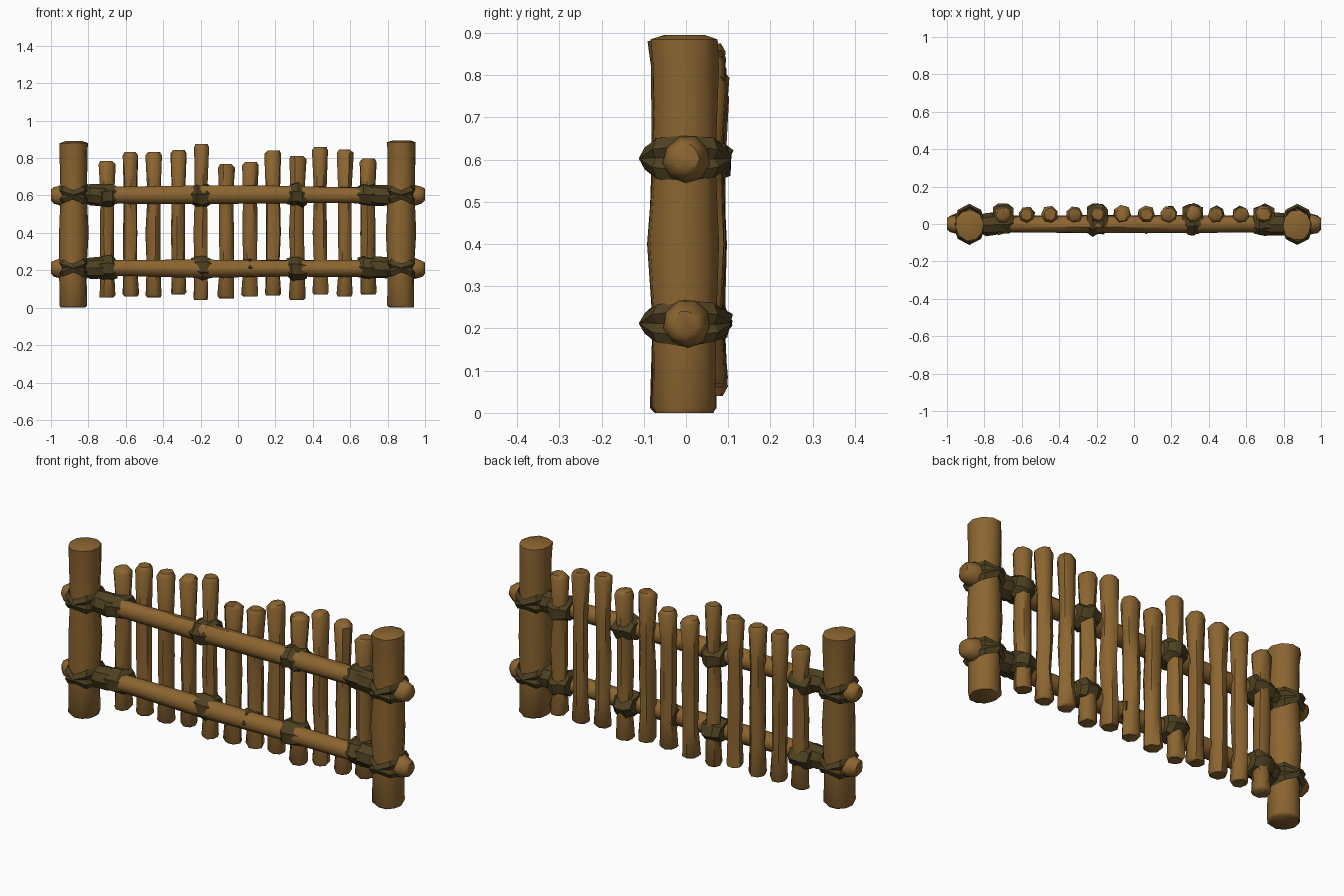
import bpy, bmesh, math, random
from mathutils import Matrix, Vector

random.seed(4)
cube = bpy.data.objects.get("Cube")
if cube:
    bpy.data.objects.remove(cube, do_unlink=True)


def material(name, rgb):
    mat = bpy.data.materials.new(name)
    mat.use_nodes = True
    mat.diffuse_color = (*rgb, 1)
    bsdf = mat.node_tree.nodes["Principled BSDF"]
    bsdf.inputs["Base Color"].default_value = (*rgb, 1)
    bsdf.inputs["Roughness"].default_value = 0.9
    return mat


WOOD = material("brown wood", (0.26, 0.13, 0.03))
ROPE = material("dark rope", (0.075, 0.052, 0.015))


def finish(name, bm, mat, angle):
    bmesh.ops.recalc_face_normals(bm, faces=bm.faces)
    mesh = bpy.data.meshes.new(name)
    bm.to_mesh(mesh)
    bm.free()
    mesh.materials.append(mat)
    ob = bpy.data.objects.new(name, mesh)
    bpy.context.collection.objects.link(ob)
    bpy.ops.object.select_all(action="DESELECT")
    bpy.context.view_layer.objects.active = ob
    ob.select_set(True)
    bpy.ops.object.shade_smooth_by_angle(angle=math.radians(angle))


def bridge(bm, a, b):
    n = len(a)
    for i in range(n):
        bm.faces.new((a[i], a[(i + 1) % n], b[(i + 1) % n], b[i]))


def log(name, origin, profile, sides, mat=WOOD, jitter=0.003, along_x=False, squash=1.0, angle=50):
    """Rough round timber from (height, radius) pairs; squash widens it in y."""
    bm = bmesh.new()
    turn = random.random()
    rings = []
    for h, r in profile:
        dx, dy = (random.uniform(-jitter, jitter) for _ in "xy")
        ring = []
        for i in range(sides):
            a = math.tau * (i + turn) / sides
            rr = r + random.uniform(-jitter, jitter)
            ring.append(bm.verts.new((rr * math.cos(a) + dx, rr * math.sin(a) * squash + dy, h)))
        rings.append(ring)
    for a, b in zip(rings, rings[1:]):
        bridge(bm, a, b)
    bm.faces.new(rings[0])
    bm.faces.new(rings[-1])
    if along_x:
        bm.transform(Matrix.Rotation(math.pi / 2, 4, "Y"))
    bm.transform(Matrix.Translation(Vector(origin)))
    finish(name, bm, mat, angle)


def lashing(name, origin, rx, ry, slope, width, thick):
    """Slanted rope loop with a ridged section, longest in y."""
    bm = bmesh.new()
    sides = 8
    rings = []
    for i in range(sides):
        a = math.tau * i / sides
        c, s = math.cos(a), math.sin(a)
        w = width * random.uniform(0.85, 1.15)
        ring = []
        for out, up in ((-thick, 0), (0, w), (thick, 0), (0, -w)):
            p = Vector(((rx + out) * c, (ry + out) * s, slope * c + up))
            ring.append(bm.verts.new(p + Vector(origin)))
        rings.append(ring)
    for i in range(sides):
        bridge(bm, rings[i], rings[(i + 1) % sides])
    finish(name, bm, ROPE, 30)


RAILS = (("lower", 0.212), ("upper", 0.603))

# Posts
for side, x, top in (("right", -0.88, 0.89), ("left", 0.873, 0.895)):
    log(side + "_post", (x, -0.005, 0),
        [(0, 0.066), (0.012, 0.074), (0.2, 0.072), (0.4, 0.08), (0.6, 0.071),
         (0.82, 0.075), (top - 0.01, 0.077), (top, 0.045)], 10, squash=1.06)

# Rails with knobbed ends
for level, z in RAILS:
    log(level + "_rail", (0, 0, z),
        [(-1, 0.03), (-0.985, 0.044), (-0.945, 0.056), (-0.89, 0.045), (-0.6, 0.045),
         (-0.2, 0.049), (0.2, 0.047), (0.6, 0.045), (0.89, 0.045), (0.945, 0.056),
         (0.985, 0.044), (1, 0.03)], 9, along_x=True)

# Pickets: x, bottom, top
PICKETS = ((-0.7, 0.055, 0.785), (-0.575, 0.06, 0.832), (-0.45, 0.055, 0.832),
           (-0.32, 0.07, 0.842), (-0.195, 0.04, 0.875), (-0.065, 0.05, 0.767),
           (0.065, 0.06, 0.778), (0.187, 0.065, 0.84), (0.315, 0.04, 0.812),
           (0.44, 0.07, 0.86), (0.57, 0.06, 0.845), (0.695, 0.07, 0.797))
for n, (x, low, high) in enumerate(PICKETS, 1):
    k = random.uniform(0.95, 1.06)
    log(f"picket_{n}", (x, 0.052, 0),
        [(low, 0.036 * k), (low + 0.012, 0.044 * k), (0.22, 0.037 * k), (0.4, 0.04 * k),
         (0.6, 0.036 * k), (high - 0.018, 0.045 * k), (high, 0.032 * k)], 7)

# Crossed lashings that tie the rails to the posts
for level, z in RAILS:
    for side, x in (("right", -0.88), ("left", 0.873)):
        for n, slope in enumerate((0.03, -0.03), 1):
            lashing(f"{level}_{side}_post_lashing_{n}", (x, -0.002, z),
                    0.074, 0.096, slope, 0.025, 0.014)

# Rope sleeves on the rails beside the posts
for level, z in RAILS:
    for side, x in (("right", -0.755), ("left", 0.765)):
        log(f"{level}_{side}_rope_sleeve", (x, 0, z),
            [(-0.06, 0.048), (-0.035, 0.057), (0.03, 0.057), (0.055, 0.05)],
            8, ROPE, 0.004, True, 1.05, 30)

# Rope knots binding rails and pickets together
for level, z in RAILS:
    for n, x in enumerate((-0.7, -0.195, 0.315, 0.695), 1):
        log(f"{level}_picket_knot_{n}", (x, 0.022, z),
            [(-0.055, 0.048), (-0.025, 0.062), (0.005, 0.064), (0.03, 0.06), (0.055, 0.048)],
            7, ROPE, 0.006, True, 1.33, 30)
log("lower_small_knot", (0.065, 0.022, 0.212),
    [(-0.04, 0.042), (0, 0.056), (0.035, 0.042)], 7, ROPE, 0.006, True, 1.25, 30)
